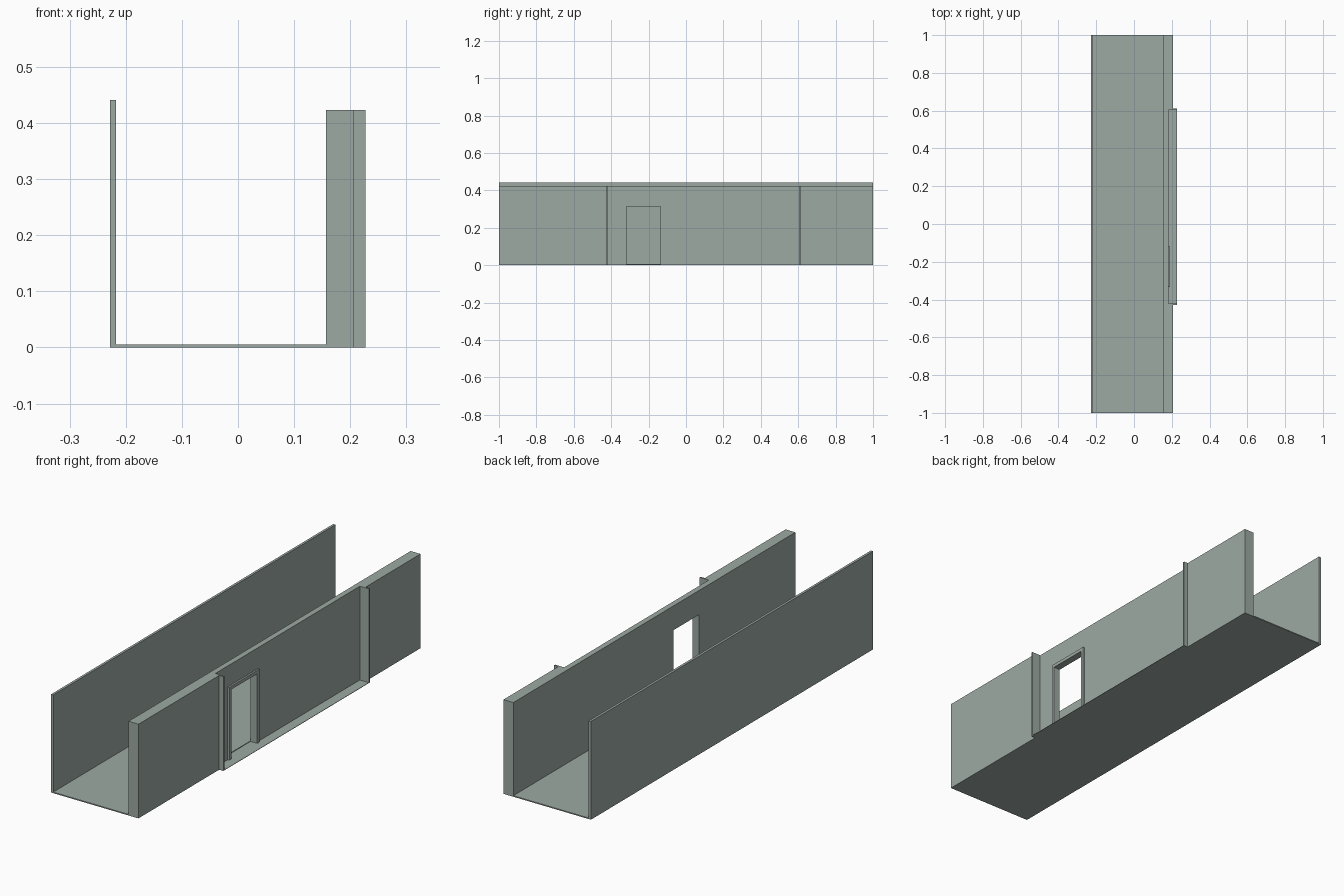
import bpy, bmesh

if "Cube" in bpy.data.objects:
    bpy.data.objects.remove(bpy.data.objects["Cube"])

# Grey-green paint shared by every part
paint = bpy.data.materials.new("grey_green")
paint.diffuse_color = (0.34, 0.40, 0.37, 1)
paint.use_nodes = True
paint.node_tree.nodes["Principled BSDF"].inputs["Base Color"].default_value = paint.diffuse_color

def prism(name, outline, x0, x1):
    """Extrude a (y, z) outline along x from x0 to x1."""
    bm = bmesh.new()
    face = bm.faces.new([bm.verts.new((x0, y, z)) for y, z in outline])
    ext = bmesh.ops.extrude_face_region(bm, geom=[face])
    moved = [v for v in ext["geom"] if isinstance(v, bmesh.types.BMVert)]
    bmesh.ops.translate(bm, verts=moved, vec=(x1 - x0, 0, 0))
    bmesh.ops.recalc_face_normals(bm, faces=bm.faces)
    mesh = bpy.data.meshes.new(name)
    bm.to_mesh(mesh)
    bm.free()
    mesh.materials.append(paint)
    obj = bpy.data.objects.new(name, mesh)
    bpy.context.collection.objects.link(obj)
    return obj

def box(name, x0, x1, y0, y1, z0, z1):
    return prism(name, [(y0, z0), (y1, z0), (y1, z1), (y0, z1)], x0, x1)

LEFT, RIGHT = -0.228, 0.227          # overall width
INNER, RECESS, OUTER = 0.157, 0.182, 0.206   # door wall planes
FLOOR, WALL_H = 0.005, 0.423
Y0, Y1 = -0.428, 0.611               # recess extents
FIN, LEDGE = 0.007, 0.002
D0, D1, DH = -0.318, -0.135, 0.314   # door opening
TRIM = 0.015

# Corridor floor and plain side wall
box("floor", -0.217, INNER, -1, 1, 0, FLOOR)
box("plain_wall", LEFT, -0.217, -1, 1, 0, 0.441)

# Door wall: thin layer with doorway notch
prism("door_wall", [(-1, 0), (D0, 0), (D0, DH), (D1, DH), (D1, 0),
                    (1, 0), (1, WALL_H), (-1, WALL_H)], INNER, RECESS)

# Outer thickness either side of the recess
box("outer_wall_front", RECESS, OUTER, -1, Y0, 0, WALL_H)
box("outer_wall_back", RECESS, OUTER, Y1, 1, 0, WALL_H)

# Projecting fins at the recess ends, and the ledge between them
box("fin_front", RECESS, RIGHT, Y0, Y0 + FIN, 0, WALL_H)
box("fin_back", RECESS, RIGHT, Y1 - FIN, Y1, 0, WALL_H)
box("recess_ledge", RECESS, RIGHT, Y0 + FIN, Y1 - FIN, 0, LEDGE)

# Doorway threshold and outside casing
box("threshold", INNER, RECESS, D0, D1, 0, LEDGE)
prism("door_casing", [(D0 - TRIM, LEDGE), (D0, LEDGE), (D0, DH), (D1, DH), (D1, LEDGE),
                      (D1 + TRIM, LEDGE), (D1 + TRIM, DH + TRIM), (D0 - TRIM, DH + TRIM)],
      RECESS, RECESS + 0.008)
